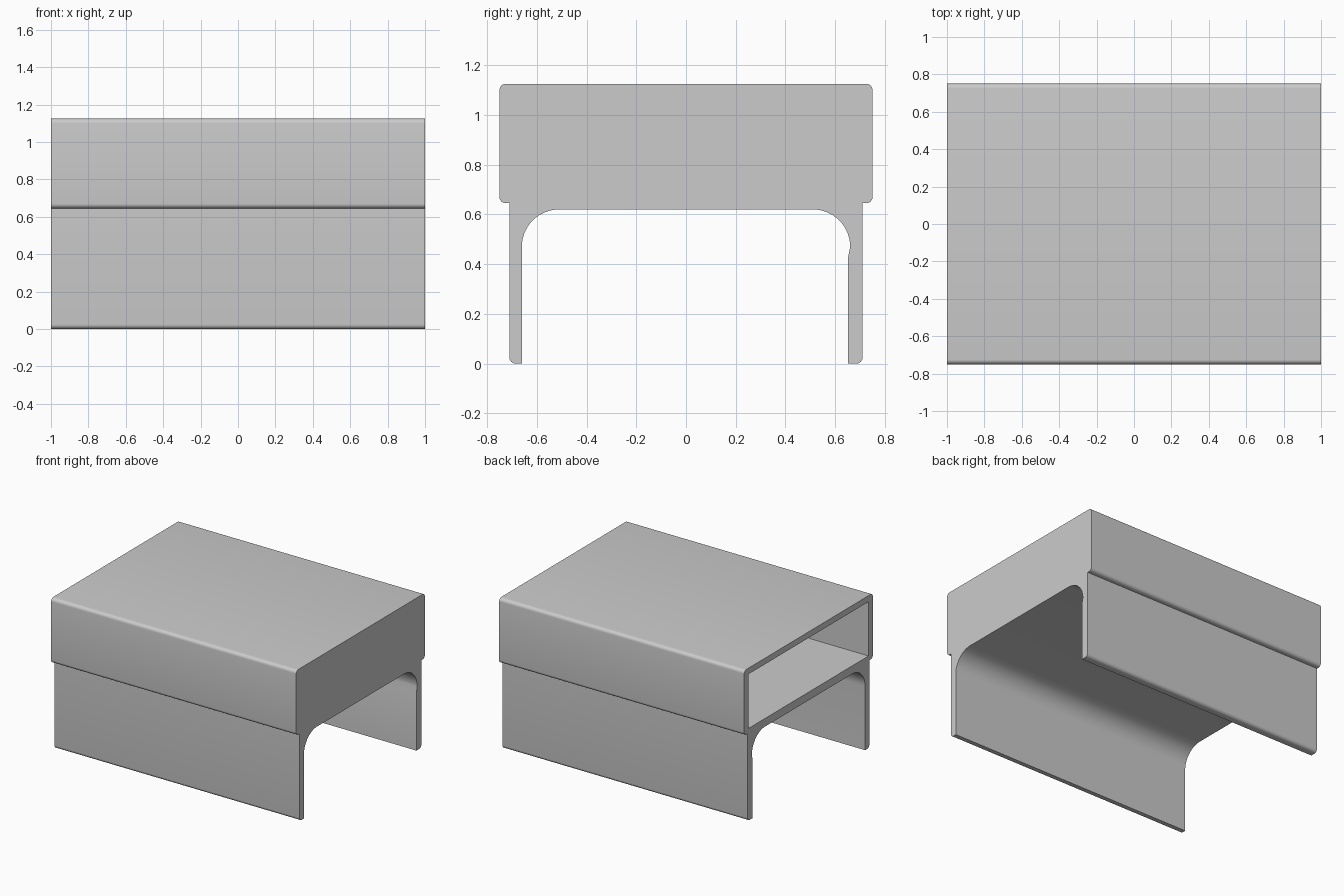
import bpy
import bmesh
from math import cos, sin, radians

cube = bpy.data.objects.get("Cube")
if cube:
    bpy.data.objects.remove(cube, do_unlink=True)

grey = bpy.data.materials.new("plain grey")
grey.use_nodes = True
colour = (0.6, 0.6, 0.6, 1)
grey.diffuse_color = colour
grey.node_tree.nodes["Principled BSDF"].inputs["Base Color"].default_value = colour

HALF, TOP, SIDE = 1.0, 1.125, 0.75        # half length, height, half width
SHELF, UNDER, LEG = 0.645, 0.62, 0.71     # box bottom, arch top, leg outside
SOFT, ARCH = 0.025, 0.15                  # edge and arch radii


def arc(y, z, r, start, end, steps):
    """Points round a centre in the y-z plane, angles in degrees."""
    angles = [radians(start + (end - start) * i / steps) for i in range(steps + 1)]
    return [(y + r * cos(a), z + r * sin(a)) for a in angles]


def extrude_profile(name, points, x0, x1):
    """Prism running along x from a closed y-z outline."""
    bm = bmesh.new()
    face = bm.faces.new([bm.verts.new((x0, y, z)) for y, z in points])
    moved = bmesh.ops.extrude_face_region(bm, geom=[face])["geom"]
    verts = [v for v in moved if isinstance(v, bmesh.types.BMVert)]
    bmesh.ops.translate(bm, verts=verts, vec=(x1 - x0, 0, 0))
    bmesh.ops.recalc_face_normals(bm, faces=bm.faces)
    mesh = bpy.data.meshes.new(name)
    bm.to_mesh(mesh)
    bm.free()
    mesh.materials.append(grey)
    obj = bpy.data.objects.new(name, mesh)
    bpy.context.collection.objects.link(obj)
    return obj


def half_outline(inner_leg):
    """One side of the section, from the arch crown round to the top."""
    pts = arc(0.66 - ARCH, UNDER - ARCH, ARCH, 90, 0, 14)
    if inner_leg != 0.66:
        pts.append((inner_leg, 0.43))     # slight step below the arch
    pts.append((inner_leg, 0))
    pts += arc(LEG - SOFT, SOFT, SOFT, -90, 0, 6)
    pts.append((LEG, SHELF))
    pts += arc(SIDE - SOFT, SHELF + SOFT, SOFT, -90, 0, 6)
    pts += arc(SIDE - SOFT, TOP - SOFT, SOFT, 0, 90, 6)
    return pts


# Housing: rounded box on two thin legs
back = half_outline(0.652)
front = [(-y, z) for y, z in reversed(half_outline(0.66))]
housing = extrude_profile("housing", back + front, -HALF, HALF)

# Pocket: open at the left-hand end of the section, closed at the other
pocket = extrude_profile("pocket_cutter",
                         [(-0.70, 0.68), (0.70, 0.68), (0.70, 1.08), (-0.70, 1.08)],
                         -HALF - 0.1, HALF - 0.05)
pocket.hide_render = True

cut = housing.modifiers.new("pocket", 'BOOLEAN')
cut.operation = 'DIFFERENCE'
cut.solver = 'EXACT'
cut.object = pocket
bpy.ops.object.select_all(action='DESELECT')
bpy.context.view_layer.objects.active = housing
housing.select_set(True)
bpy.ops.object.modifier_apply(modifier=cut.name)
bpy.data.objects.remove(pocket, do_unlink=True)
bpy.ops.object.shade_smooth_by_angle(angle=radians(30))
